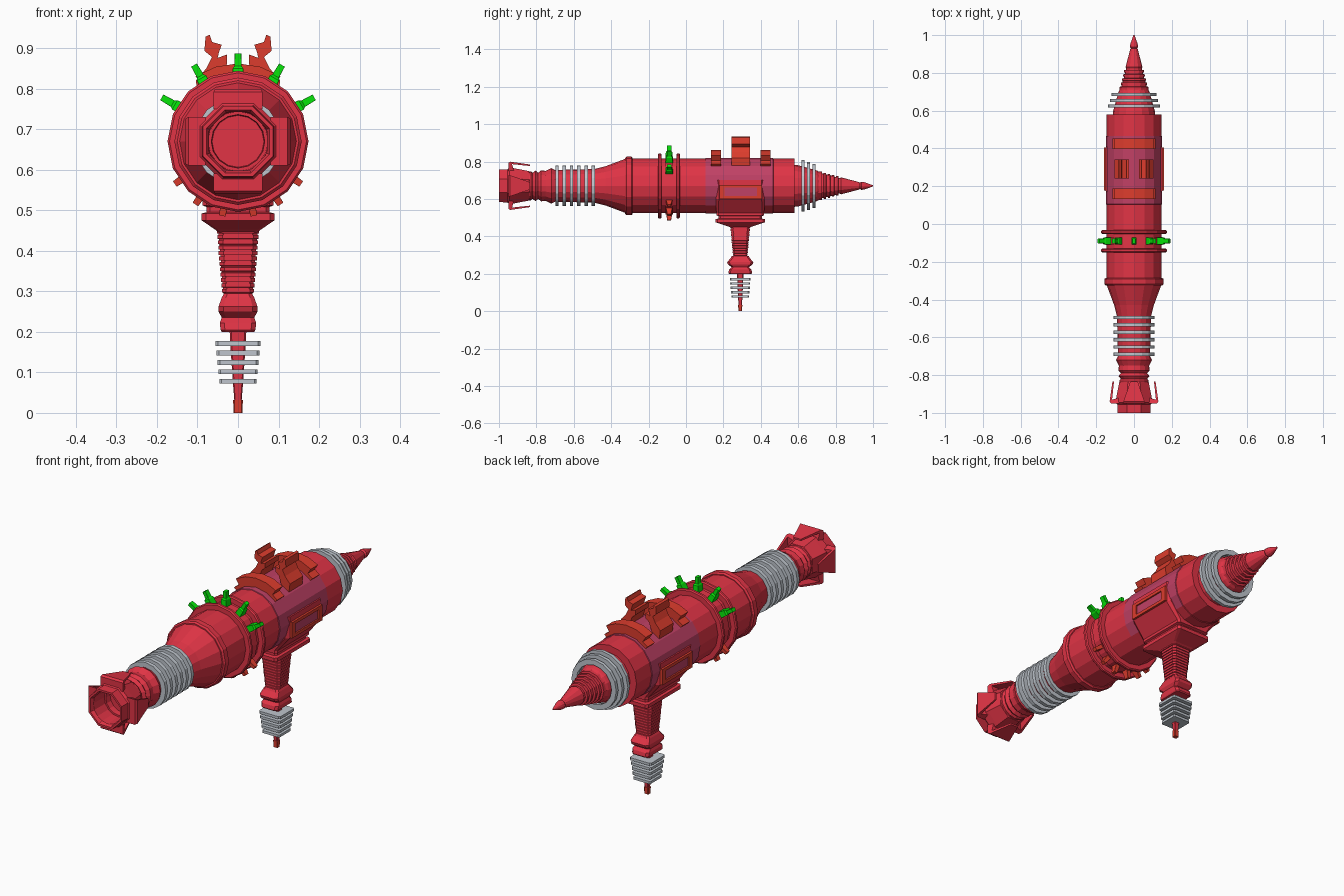
import bpy, bmesh, math
from mathutils import Matrix

if "Cube" in bpy.data.objects:
    bpy.data.objects.remove(bpy.data.objects["Cube"])

CZ = 0.67      # height of the barrel axis
GY = 0.29      # y position of the grip


def material(name, rgb):
    m = bpy.data.materials.new(name)
    m.diffuse_color = (*rgb, 1)
    m.use_nodes = True
    m.node_tree.nodes["Principled BSDF"].inputs["Base Color"].default_value = m.diffuse_color
    return m


RED = material("crimson red", (0.75, 0.034, 0.06))
ORANGE = material("orange red", (0.72, 0.045, 0.026))
PINK = material("dusky purple", (0.53, 0.052, 0.13))
GREEN = material("bright green", (0.002, 0.78, 0.003))
SILVER = material("silver grey", (0.52, 0.56, 0.61))


def finish(bm, name, mat, matrix=None):
    bmesh.ops.remove_doubles(bm, verts=bm.verts, dist=1e-5)
    if matrix:
        bm.transform(matrix)
    bmesh.ops.recalc_face_normals(bm, faces=bm.faces)
    me = bpy.data.meshes.new(name)
    bm.to_mesh(me)
    bm.free()
    me.materials.append(mat)
    ob = bpy.data.objects.new(name, me)
    bpy.context.collection.objects.link(ob)
    return ob


def revolve(name, prof, mat, sides=16, a0=0, a1=360, closed=False):
    """Spin a (y, r) profile about the barrel axis."""
    bm = bmesh.new()
    full = a1 - a0 >= 360
    rows = []
    for i in range(sides if full else sides + 1):
        a = math.radians(a0 + (a1 - a0) * i / sides)
        rows.append([bm.verts.new((r * math.cos(a), y, CZ + r * math.sin(a))) for y, r in prof])
    n = len(prof)
    for i in range(sides):
        p, q = rows[i], rows[(i + 1) % len(rows)]
        for j in range(n if closed else n - 1):
            k = (j + 1) % n
            if prof[j][1] == 0 and prof[k][1] == 0:
                continue
            if prof[j][1] == 0:
                bm.faces.new((p[j], p[k], q[k]))
            elif prof[k][1] == 0:
                bm.faces.new((p[j], p[k], q[j]))
            else:
                bm.faces.new((p[j], p[k], q[k], q[j]))
    if not full:
        bm.faces.new(rows[0])
        bm.faces.new(rows[-1])
    return finish(bm, name, mat)


def band(name, y0, y1, r0, r1, mat, sides=16, bev=0.0, **kw):
    """Ring of rectangular section."""
    prof = [(y0, r0), (y0, r1 - bev), (y0 + bev, r1), (y1 - bev, r1), (y1, r1 - bev), (y1, r0)]
    if bev == 0:
        prof = [(y0, r0), (y0, r1), (y1, r1), (y1, r0)]
    return revolve(name, prof, mat, sides, closed=True, **kw)


def loft(name, secs, mat, matrix=None, ch=0.25):
    """Stack chamfered rectangles (z, half x, half y)."""
    bm = bmesh.new()
    rows = []
    for z, hx, hy in secs:
        c = ch * min(hx, hy)
        pts = [(hx, hy - c), (hx - c, hy), (c - hx, hy), (-hx, hy - c),
               (-hx, c - hy), (c - hx, -hy), (hx - c, -hy), (hx, c - hy)]
        rows.append([bm.verts.new((x, y, z)) for x, y in pts])
    for p, q in zip(rows, rows[1:]):
        for i in range(8):
            bm.faces.new((p[i], p[(i + 1) % 8], q[(i + 1) % 8], q[i]))
    bm.faces.new(rows[0])
    bm.faces.new(rows[-1])
    return finish(bm, name, mat, matrix)


def prism(name, pts, width, mat, matrix=None):
    """Outline in (y, z), widened along x by width(y)."""
    bm = bmesh.new()
    l = [bm.verts.new((-width(a), a, b)) for a, b in pts]
    r = [bm.verts.new((width(a), a, b)) for a, b in pts]
    for i in range(len(pts)):
        j = (i + 1) % len(pts)
        bm.faces.new((l[i], l[j], r[j], r[i]))
    bm.faces.new(l)
    bm.faces.new(r)
    return finish(bm, name, mat, matrix)


def box(name, x0, x1, y0, y1, z0, z1, mat):
    bm = bmesh.new()
    bmesh.ops.create_cube(bm, size=1)
    m = Matrix.Translation(((x0 + x1) / 2, (y0 + y1) / 2, (z0 + z1) / 2)) @ \
        Matrix.Diagonal((abs(x1 - x0), y1 - y0, z1 - z0, 1))
    return finish(bm, name, mat, m)


# Hollow eight-sided muzzle with a round bore
revolve("muzzle", [(-0.985, 0.078), (-1, 0.084), (-1, 0.094), (-0.955, 0.096), (-0.945, 0.106),
                   (-0.91, 0.1), (-0.84, 0.085), (-0.835, 0.07)], RED, 8, 22.5, 382.5)
revolve("bore", [(-0.985, 0.081), (-0.98, 0.076), (-0.90, 0.074), (-0.90, 0.066), (-0.87, 0.064), (-0.87, 0)], RED)
# Four swept-back muzzle fins
fin = [(-0.95, 0.08), (-0.95, 0.122), (-0.94, 0.129), (-0.835, 0.114),
       (-0.835, 0.106), (-0.93, 0.116), (-0.92, 0.08)]
for k in range(4):
    prism(f"muzzle_fin_{k}", fin, lambda y: 0.06 - 0.35 * (y + 0.95), RED,
          Matrix.Translation((0, 0, CZ)) @ Matrix.Rotation(k * math.pi / 2, 4, 'Y'))

# Barrel, flaring into the main body
revolve("barrel", [(-0.86, 0), (-0.86, 0.078), (-0.83, 0.078), (-0.82, 0.07), (-0.805, 0.082),
                   (-0.79, 0.07), (-0.775, 0.083), (-0.75, 0.08), (-0.72, 0.095), (-0.70, 0.085),
                   (-0.49, 0.09), (-0.43, 0.105), (-0.32, 0.146), (0.58, 0.146), (0.58, 0.112),
                   (0.60, 0.11), (0.70, 0.082), (0.715, 0.072), (0.72, 0)], RED)
for i in range(6):
    y = -0.69 + i * 0.039
    band(f"barrel_coil_{i}", y - 0.009, y + 0.009, 0.085, 0.109, SILVER)
band("shoulder_ring", -0.325, -0.285, 0.13, 0.157, RED, bev=0.007)
for i, y in enumerate((-0.14, -0.042)):
    band(f"flange_ring_{i}", y - 0.01, y + 0.01, 0.13, 0.174, RED, bev=0.005)
band("knob_track", -0.11, -0.07, 0.13, 0.152, RED)

# Green knobs above, orange studs below
for i in range(5):
    m = Matrix.Translation((0, -0.09, CZ)) @ Matrix.Rotation(math.radians(-60 + 30 * i), 4, 'Y')
    loft(f"green_knob_{i}", [(0.14, .015, .02), (0.18, .013, .018), (0.186, .009, .012),
                             (0.217, .008, .012)], GREEN, m, 0.05)
for s in (-1, 1):
    for i, a in enumerate((12, 34, 56)):
        m = Matrix.Translation((0, -0.09, CZ)) @ Matrix.Rotation(math.radians(180 + s * a), 4, 'Y')
        loft(f"orange_stud_{i}_{s}", [(0.14, .011, .018), (0.188, .008, .01)], ORANGE, m, 0.05)

# Tail: wide loose coils, ribbed cone and needle tip
for i, (y, r) in enumerate(((0.625, 0.137), (0.655, 0.128), (0.685, 0.118))):
    band(f"tail_coil_{i}", y - 0.008, y + 0.008, r - 0.025, r, SILVER)
ribs = [(0.70, 0), (0.70, 0.078)]
for i in range(5):
    y, r = 0.715 + i * 0.022, 0.076 - i * 0.006
    ribs += [(y, r), (y + 0.011, r), (y + 0.013, r - 0.01), (y + 0.021, r - 0.01)]
ribs += [(0.83, 0.045), (0.925, 0.02), (0.93, 0.016), (0.938, 0.022), (0.955, 0.019), (1.0, 0.003), (1.0, 0)]
revolve("tail_cone", ribs, RED, 12)

# Sleeve around the rear body: purple, with a red underside
sleeve = revolve("sleeve", [(0.10, 0.14), (0.105, 0.149), (0.465, 0.149), (0.47, 0.14)], PINK, closed=True)
sleeve.data.materials.append(RED)
for f in sleeve.data.polygons:
    f.material_index = int(f.center.z < CZ - 0.09)

# Top straps, saddle and mirrored sight hooks
for n, y in (("front", 0.16), ("rear", 0.425)):
    band(f"{n}_strap", y - 0.027, y + 0.027, 0.14, 0.192, ORANGE, sides=4, a0=57, a1=123)
    band(f"{n}_strap_foot", y - 0.027, y + 0.027, 0.14, 0.164, ORANGE, sides=5, a0=46, a1=134)
hook = [(.04, .908), (.064, .915), (.070, .933), (.080, .928), (.083, .893), (.064, .878), (.078, .85),
        (.104, .82), (.098, .775), (.06, .80), (.045, .845), (.027, .86), (.027, .884), (.05, .876), (.047, .89)]
for s in (-1, 1):
    # outline lies in x-z, so turn the prism a quarter about z
    m = Matrix.Translation((0, 0.292, 0)) @ Matrix.Diagonal((s, 1, 1, 1)) @ Matrix.Rotation(-math.pi / 2, 4, 'Z')
    prism(f"sight_hook_{s}", hook, lambda a: 0.05, ORANGE, m)
    # Framed side window
    for n, y0, y1, z0, z1 in (("bottom", .178, .406, .60, .615), ("top", .178, .406, .66, .675),
                              ("front", .178, .205, .615, .66), ("back", .379, .406, .615, .66)):
        box(f"window_frame_{n}_{s}", s * .14, s * .16, y0, y1, z0, z1, ORANGE)
    box(f"window_panel_{s}", s * .145, s * .153, .20, .385, .61, .665, PINK)

# Lower housing narrowing to the grip collar
place = Matrix.Translation((0, GY, 0))
loft("grip_housing", [(.70, .150, .13), (.60, .150, .13), (.525, .088, .128), (.512, .088, .128),
                      (.508, .078, .115), (.495, .078, .115), (.492, .09, .132), (.475, .09, .132),
                      (.452, .056, .062), (.44, .04, .04)], RED, place, 0.12)
# Ribbed grip
grip = []
for i in range(12):
    z = .452 - i * .0133
    w = .052 - i * .0011
    grip += [(z, w, w), (z - .009, w, w), (z - .0095, w - .004, w - .004), (z - .0128, w - .004, w - .004)]
loft("grip", grip, RED, place)
# Pommel bulges, stem and stem coils
loft("pommel", [(.295, .034, .045), (.285, .04, .05), (.262, .048, .07), (.25, .048, .066), (.235, .04, .046),
                (.222, .045, .06), (.205, .043, .064), (.20, .04, .06)], RED, place)
loft("stem", [(.21, .021, .018), (.17, .019, .016), (.08, .013, .012), (.03, .009, .009)], RED, place)
loft("stem_tip", [(.032, .012, .011), (0, .011, .010)], ORANGE, place)
for i in range(5):
    z, w = .171 - i * .0232, .056 - i * .0025
    loft(f"stem_coil_{i}", [(z - .006, w, w), (z + .006, w, w)], SILVER, place, 0.12)
